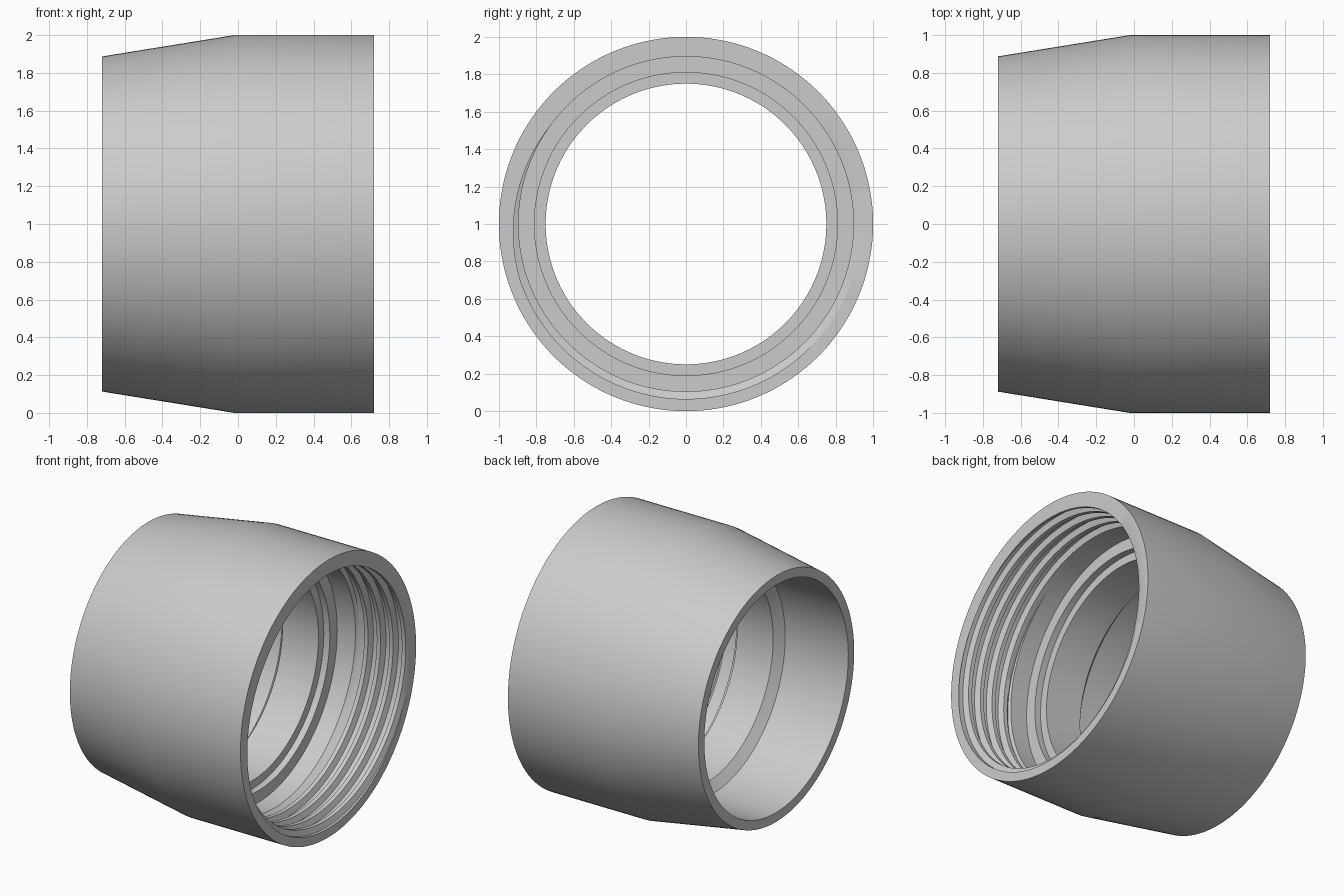
import bpy, bmesh, math

if "Cube" in bpy.data.objects:
    bpy.data.objects.remove(bpy.data.objects["Cube"])

SEG = 144                      # sides around the axis
END = 0.72                     # half length along x
PITCH, T0 = 0.1, 0.30          # thread pitch and where the thread begins
CREST, ROOT = 0.895, 0.935     # thread radii
# groove outline: (phase within one pitch, depth factor)
GROOVE = [(-0.35, 0), (-0.2, 1), (0.2, 1), (0.35, 0)]


def groove_depth(u):
    """Depth factor of the trapezoid groove at phase u."""
    u = abs((u + 0.5) % 1.0 - 0.5)
    return min(1.0, max(0.0, (0.35 - u) / 0.15))


def thread_point(turn, phase, a):
    """Point on the helical wall, trimmed to the threaded length."""
    x = END + PITCH * (turn + phase + (a + math.pi / 2) / math.tau)
    x = min(END, max(T0, x))
    u = (x - END) / PITCH - (a + math.pi / 2) / math.tau
    fade = min(1.0, (x - T0) / 0.05)
    return x, CREST + (ROOT - CREST) * groove_depth(u) * fade


def fixed(x, r):
    return lambda a: (x, r)


def helical(turn, phase):
    return lambda a: thread_point(turn, phase, a)


# outer shell, plain end, stepped bore
rows = [fixed(*p) for p in [
    (END, 1.0), (-0.02, 1.0), (-END, 0.887), (-END, 0.82),
    (-0.22, 0.815), (-0.17, 0.75), (0.117, 0.75), (0.117, 0.81),
    (0.165, 0.81), (0.165, CREST), (T0, CREST)]]
# threaded socket
rows += [helical(t, p) for t in range(-7, 2) for p, _ in GROOVE]
# flat rim closes the loop
rows.append(fixed(END, 1.0))

bm = bmesh.new()
grid = []
for row in rows:
    ring = []
    for i in range(SEG + 1):
        a = math.tau * i / SEG
        x, r = row(a)
        ring.append(bm.verts.new((x, r * math.cos(a), 1 + r * math.sin(a))))
    grid.append(ring)
for lo, hi in zip(grid, grid[1:]):
    for i in range(SEG):
        bm.faces.new((lo[i], lo[i + 1], hi[i + 1], hi[i]))
bmesh.ops.remove_doubles(bm, verts=bm.verts, dist=0.0002)
bmesh.ops.dissolve_degenerate(bm, edges=bm.edges, dist=0.0001)
bmesh.ops.recalc_face_normals(bm, faces=bm.faces)

mesh = bpy.data.meshes.new("threaded_collar")
bm.to_mesh(mesh)
bm.free()
collar = bpy.data.objects.new("threaded_collar", mesh)
bpy.context.collection.objects.link(collar)

grey = bpy.data.materials.new("light grey")
grey.diffuse_color = (0.6, 0.6, 0.6, 1)
grey.use_nodes = True
grey.node_tree.nodes["Principled BSDF"].inputs["Base Color"].default_value = grey.diffuse_color
mesh.materials.append(grey)

bpy.context.view_layer.objects.active = collar
collar.select_set(True)
bpy.ops.object.shade_smooth_by_angle(angle=math.radians(30))
